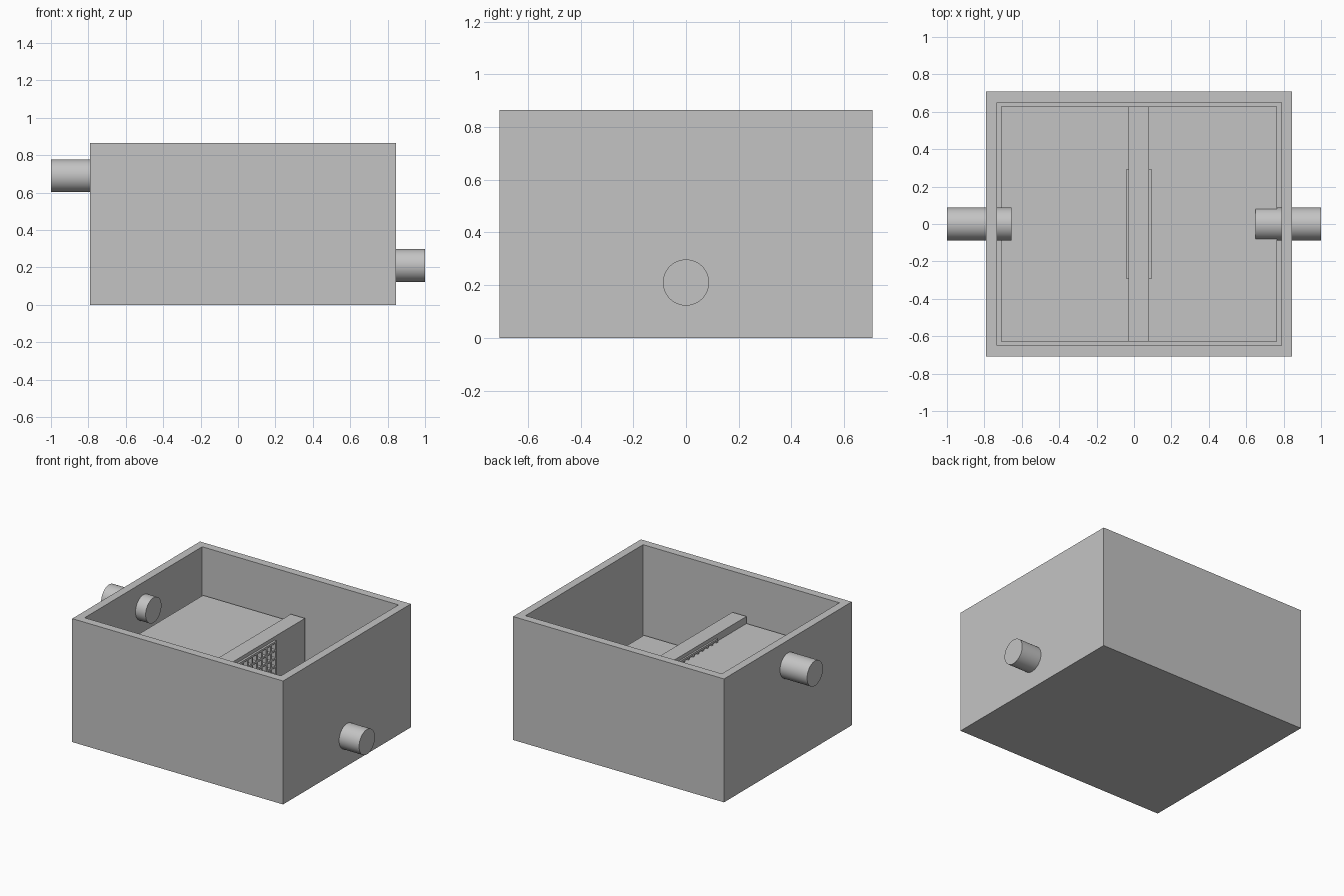
import bpy
import bmesh
import math

default = bpy.data.objects.get("Cube")
if default:
    bpy.data.objects.remove(default, do_unlink=True)

# One plain grey for everything
grey = bpy.data.materials.new("concrete grey")
grey.use_nodes = True
colour = (0.55, 0.55, 0.55, 1)
grey.diffuse_color = colour
grey.node_tree.nodes["Principled BSDF"].inputs["Base Color"].default_value = colour


def add_box(bm, lo, hi):
    made = bmesh.ops.create_cube(bm, size=1)["verts"]
    for v in made:
        v.co = [(a + b) / 2 + c * (b - a) for a, b, c in zip(lo, hi, v.co)]


def finish(name, bm):
    mesh = bpy.data.meshes.new(name)
    bm.to_mesh(mesh)
    bm.free()
    mesh.materials.append(grey)
    obj = bpy.data.objects.new(name, mesh)
    bpy.context.collection.objects.link(obj)
    return obj


def box(name, lo, hi):
    bm = bmesh.new()
    add_box(bm, lo, hi)
    return finish(name, bm)


def pipe(name, x0, x1, z):
    bpy.ops.mesh.primitive_cylinder_add(
        vertices=64, radius=0.0875, depth=x1 - x0,
        location=((x0 + x1) / 2, 0, z), rotation=(0, math.pi / 2, 0))
    obj = bpy.context.object
    obj.name = name
    obj.data.materials.append(grey)
    bpy.ops.object.shade_smooth_by_angle()


LEFT, RIGHT, SIDE, TOP = -0.79, 0.845, 0.7075, 0.865
WALL, FLOOR = 0.08, 0.02
INNER = SIDE - WALL
DIV0, DIV1 = -0.03, 0.08

# Open tank: a box with its top face inset and pushed down
bm = bmesh.new()
add_box(bm, (LEFT, -SIDE, 0), (RIGHT, SIDE, TOP))
top = max(bm.faces, key=lambda f: f.calc_center_median().z)
bmesh.ops.inset_region(bm, faces=[top], thickness=WALL)
well = bmesh.ops.extrude_face_region(bm, geom=[top])["geom"]
bmesh.ops.delete(bm, geom=[top], context="FACES_ONLY")
for v in well:
    if isinstance(v, bmesh.types.BMVert):
        v.co.z = FLOOR
bmesh.ops.recalc_face_normals(bm, faces=bm.faces)
finish("tank", bm)

# Upper and lower fill levels on each side of the divider
box("inlet_fill", (LEFT + WALL, -INNER, FLOOR), (DIV0, INNER, 0.54))
box("outlet_fill", (DIV1, -INNER, FLOOR), (RIGHT - WALL, INNER, 0.245))

# Divider wall with a window for the grille
G_SIDE, G_LOW, G_TOP = 0.2925, 0.1, 0.565
divider = box("divider", (DIV0, -INNER, FLOOR), (DIV1, INNER, 0.59))
cutter = box("window_cutter", (DIV0 - 0.1, -G_SIDE, G_LOW), (DIV1 + 0.1, G_SIDE, G_TOP))
cutter.hide_render = True
cutter.hide_viewport = True
cutter.display_type = "WIRE"
cut = divider.modifiers.new("window", "BOOLEAN")
cut.operation = "DIFFERENCE"
cut.solver = "EXACT"
cut.object = cutter

# Grille of crossed bars that stands slightly proud of the divider
bm = bmesh.new()
bar, columns, rows = 0.014, 11, 8
x0, x1 = DIV0 - 0.012, DIV1 + 0.015
for i in range(columns + 1):
    y = -G_SIDE + (2 * G_SIDE - bar) * i / columns
    add_box(bm, (x0, y, G_LOW), (x1, y + bar, G_TOP))
for i in range(rows + 1):
    z = G_LOW + (G_TOP - G_LOW - bar) * i / rows
    add_box(bm, (x0, -G_SIDE, z), (x1, G_SIDE, z + bar))
finish("grille", bm)

# Pipes through the end walls
pipe("inlet_pipe", -1, -0.655, 0.69)
pipe("outlet_pipe", 0.65, 1, 0.21)
